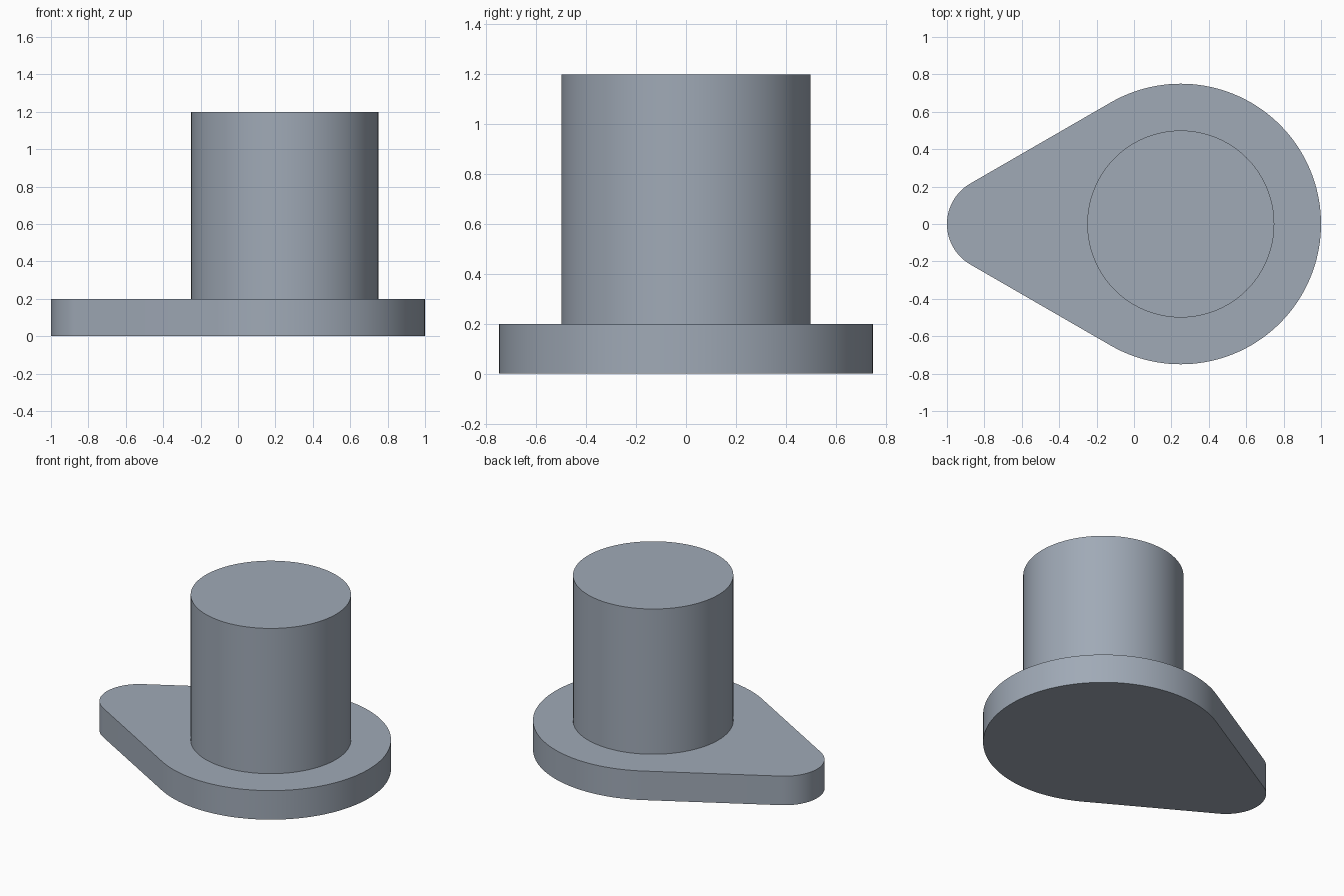
import bpy, bmesh, math

if "Cube" in bpy.data.objects:
    bpy.data.objects.remove(bpy.data.objects["Cube"])

metal = bpy.data.materials.new("blue_grey_metal")
metal.diffuse_color = (0.35, 0.40, 0.47, 1)
metal.use_nodes = True
metal.node_tree.nodes["Principled BSDF"].inputs["Base Color"].default_value = metal.diffuse_color


def arc(cx, r, start, end, n):
    """Points on an arc centred on the x axis, angles in degrees."""
    angles = [math.radians(start + (end - start) * i / n) for i in range(n + 1)]
    return [(cx + r * math.cos(a), r * math.sin(a)) for a in angles]


def extrude_profile(name, points, z0, z1):
    bm = bmesh.new()
    bottom = bm.faces.new([bm.verts.new((x, y, z0)) for x, y in points])
    ext = bmesh.ops.extrude_face_region(bm, geom=[bottom], use_keep_orig=True)
    top = [v for v in ext["geom"] if isinstance(v, bmesh.types.BMVert)]
    bmesh.ops.translate(bm, verts=top, vec=(0, 0, z1 - z0))
    bmesh.ops.recalc_face_normals(bm, faces=bm.faces)
    mesh = bpy.data.meshes.new(name)
    bm.to_mesh(mesh)
    bm.free()
    mesh.materials.append(metal)
    obj = bpy.data.objects.new(name, mesh)
    bpy.context.collection.objects.link(obj)
    bpy.ops.object.select_all(action='DESELECT')
    obj.select_set(True)
    bpy.context.view_layer.objects.active = obj
    bpy.ops.object.shade_smooth_by_angle(angle=math.radians(30))
    return obj


# Teardrop plate: large and small arcs joined by 30 degree tangents
plate = arc(0.25, 0.75, -120, 120, 96) + arc(-0.75, 0.25, 120, 240, 48)
extrude_profile("base_plate", plate, 0, 0.2)

# Round post, concentric with the large arc
extrude_profile("post", arc(0.25, 0.5, 0, 360, 128)[:-1], 0.2, 1.2)
